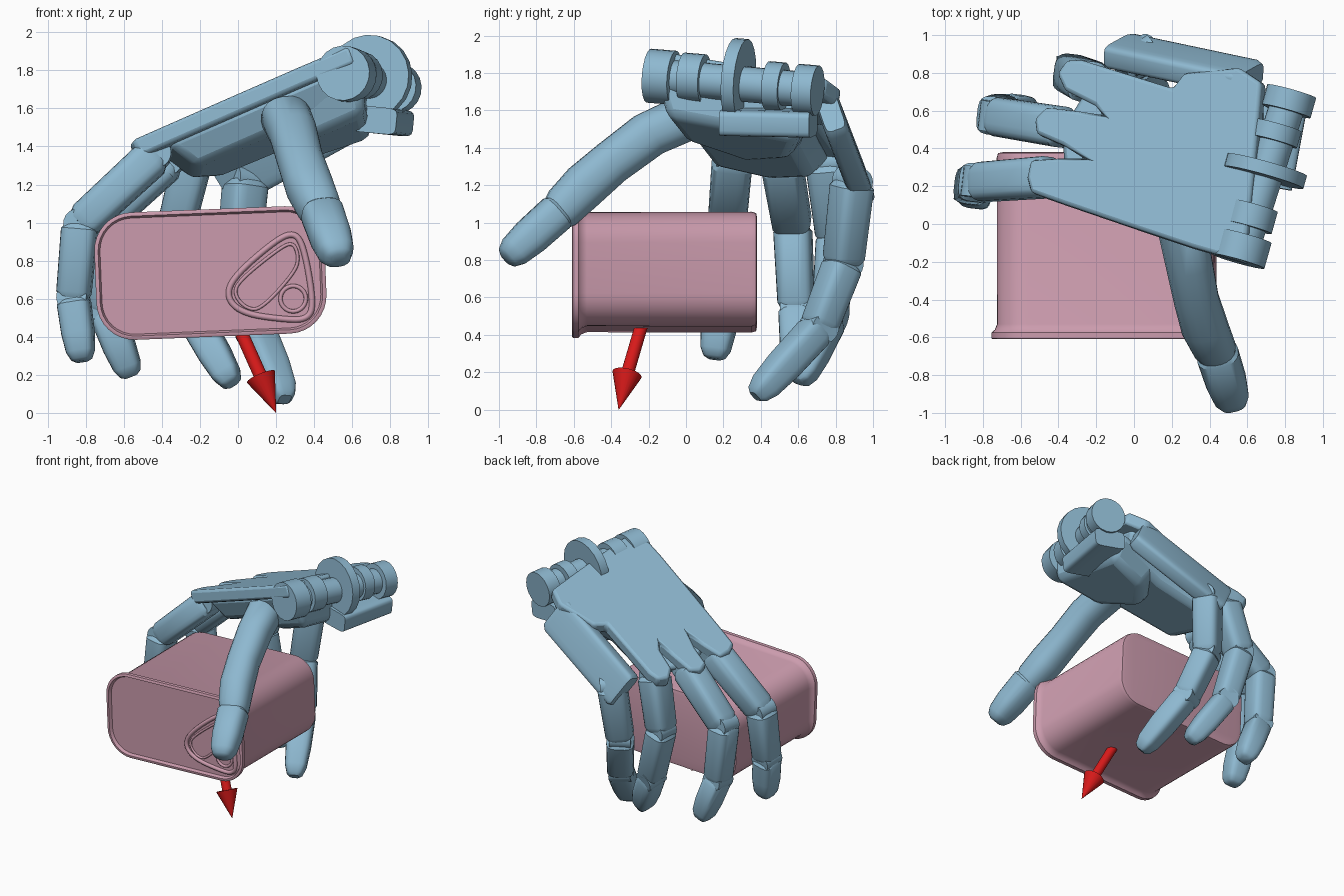
import bpy, bmesh
from math import pi, cos, sin, radians
from mathutils import Vector, Matrix

if "Cube" in bpy.data.objects:
    bpy.data.objects.remove(bpy.data.objects["Cube"])


def material(name, rgb):
    m = bpy.data.materials.new(name)
    m.use_nodes = True
    m.diffuse_color = (*rgb, 1)
    m.node_tree.nodes["Principled BSDF"].inputs["Base Color"].default_value = (*rgb, 1)
    return m


BLUE = material("soft blue", (0.27, 0.48, 0.63))
PINK = material("dusty pink", (0.6, 0.33, 0.42))
RED = material("bright red", (0.68, 0.01, 0.01))


def loft(name, rings, mat, angle=35, bevel=0):
    """Skin a list of equal rings and cap both ends."""
    bm = bmesh.new()
    rows = [[bm.verts.new(p) for p in ring] for ring in rings]
    n = len(rows[0])
    for a, b in zip(rows, rows[1:]):
        for i in range(n):
            j = (i + 1) % n
            bm.faces.new((a[i], a[j], b[j], b[i]))
    bm.faces.new(rows[0])
    bm.faces.new(rows[-1])
    bmesh.ops.recalc_face_normals(bm, faces=bm.faces)
    me = bpy.data.meshes.new(name)
    bm.to_mesh(me)
    bm.free()
    ob = bpy.data.objects.new(name, me)
    bpy.context.collection.objects.link(ob)
    me.materials.append(mat)
    if bevel:
        mod = ob.modifiers.new("Bevel", "BEVEL")
        mod.width, mod.segments = bevel, 2
    bpy.ops.object.select_all(action="DESELECT")
    ob.select_set(True)
    bpy.context.view_layer.objects.active = ob
    bpy.ops.object.shade_smooth_by_angle(angle=radians(angle))
    return ob


def frame(axis, side):
    axis = axis.normalized()
    side = (side - axis * side.dot(axis)).normalized()
    return side, axis.cross(side)


def section(c, u, v, w, d, power=0.5, n=20):
    """Superellipse ring: low power is boxy, one is round."""
    ring = []
    for i in range(n):
        t = 2 * pi * (i + 0.5) / n
        a, b = cos(t), sin(t)
        ring.append(c + u * (w / 2 * abs(a) ** power * (1 if a > 0 else -1))
                    + v * (d / 2 * abs(b) ** power * (1 if b > 0 else -1)))
    return ring


BONE = ((0, 0.78), (0.07, 1), (0.92, 0.95), (1, 0.76))
TIP = ((0, 0.8), (0.08, 1), (0.55, 0.97), (0.84, 0.84), (0.96, 0.62), (1, 0.36))
ROD = ((0, 1), (1, 1))


def segment(name, a, b, w, d, side, shape=BONE, mat=BLUE, power=0.55):
    a, b = Vector(a), Vector(b)
    u, v = frame(b - a, Vector(side))
    return loft(name, [section(a.lerp(b, t), u, v, w * s, d * s, power) for t, s in shape], mat)


def rod(name, a, b, r, mat=BLUE, shape=ROD):
    return segment(name, a, b, 2 * r, 2 * r, (1, 0.1, 0.2), shape, mat, 1)


# Palm shell: tilted flat plate with finger lobes
NORMAL = Vector((-0.37, 0.2, 1)).normalized()


def plate(name, outline, top, depth, bevel, taper=1):
    up = [Vector((x, y, 1.676 + 0.37 * x - 0.2 * y)) - NORMAL * top for x, y in outline]
    mid = sum(up, Vector()) / len(up)
    return loft(name, [up, [mid.lerp(p, taper) - NORMAL * depth for p in up]], BLUE, 30, bevel)


plate("palm_shell", [
    (0.58, -0.2), (0.3, -0.12), (0, -0.02), (-0.38, 0.11), (-0.55, 0.17), (-0.57, 0.25), (-0.55, 0.34),
    (-0.4, 0.35), (-0.27, 0.35), (-0.38, 0.42), (-0.52, 0.48), (-0.53, 0.56), (-0.47, 0.62),
    (-0.3, 0.6), (-0.17, 0.58), (-0.21, 0.63), (-0.37, 0.71), (-0.41, 0.8), (-0.36, 0.87), (-0.28, 0.87),
    (0.2, 0.72), (0.26, 0.8), (0.55, 0.83), (0.67, 0.75), (0.63, 0.3)], 0, 0.1, 0.02)
plate("palm_pad", [(0.56, -0.16), (0.1, -0.02), (-0.4, 0.15), (-0.43, 0.52),
                   (-0.25, 0.8), (0.2, 0.7), (0.6, 0.76)], 0.08, 0.17, 0.04, 0.78)
plate("wrist_pad", [(0.6, -0.14), (0.2, 0.0), (0.05, 0.4), (0.25, 0.68), (0.64, 0.74)],
      0.15, 0.2, 0.05, 0.8)

# Cover over the little finger's base
segment("little_finger_cover", (0.62, 0.77, 1.6), (-0.09, 0.92, 1.21), 0.3, 0.13, (0.3, 0.35, -1),
        ((0, 0.85), (0.05, 1), (0.97, 1), (1, 0.9)), power=0.35)

# Fingers: knuckle, two joints and tip
fingers = {
    "index": [(-0.43, 0.25, 1.36), (-0.83, 0.22, 0.99), (-0.865, 0.2, 0.6), (-0.82, 0.15, 0.27)],
    "middle": [(-0.36, 0.51, 1.33), (-0.74, 0.57, 0.98), (-0.7, 0.59, 0.54), (-0.56, 0.6, 0.19)],
    "ring": [(-0.24, 0.75, 1.32), (-0.34, 0.8, 0.92), (-0.23, 0.77, 0.5), (-0.03, 0.6, 0.15)],
    "little": [(0.04, 0.89, 1.22), (0.0, 0.84, 0.78), (0.09, 0.71, 0.44), (0.245, 0.37, 0.07)],
}
for name, pts in fingers.items():
    side = (1, 0.6, 0) if name == "little" else (0.12, 1, 0)
    for i, (a, b) in enumerate(zip(pts, pts[1:])):
        size = (0.22, 0.205, 0.19)[i]
        segment(f"{name}_finger_segment_{i + 1}", a, b, size, size * 0.93, side,
                TIP if i == 2 else BONE)
        # hinge across the joint
        s = frame(Vector(b) - Vector(a), Vector(side))[0] * 0.08
        rod(f"{name}_finger_hinge_{i + 1}", Vector(a) - s, Vector(a) + s, 0.08)

# Thumb: round tapering limb with a blunt tip
thumb = [(0.26, 0.12, 1.56, 0.1), (0.25, 0.0, 1.56, 0.13), (0.29, -0.2, 1.47, 0.125), (0.33, -0.4, 1.32, 0.12),
         (0.375, -0.55, 1.19, 0.125), (0.425, -0.66, 1.08, 0.115), (0.445, -0.71, 1.03, 0.09)]
u, v = frame(Vector((0.13, -0.6, -0.45)), Vector((1, 0.1, 0)))
loft("thumb_base", [section(Vector(p[:3]), u, v, 2 * p[3], 2 * p[3], 0.85) for p in thumb], BLUE)
segment("thumb_tip", (0.435, -0.67, 1.07), (0.53, -0.965, 0.805), 0.225, 0.21, (1, 0.1, 0), TIP, power=0.75)

# Wrist hinge: row of discs on an axle
AXLE = Vector((0.27, 0.96, -0.08)).normalized()
discs = [(0.57, -0.13, 1.78, 0.145, 0.14), (0.62, 0.04, 1.775, 0.13, 0.12), (0.695, 0.28, 1.765, 0.22, 0.07),
         (0.75, 0.48, 1.73, 0.13, 0.09), (0.82, 0.65, 1.71, 0.135, 0.11)]
for i, (x, y, z, r, t) in enumerate(discs):
    c = Vector((x, y, z))
    rod(f"wrist_disc_{i + 1}", c - AXLE * t / 2, c + AXLE * t / 2, r)
rod("wrist_axle", discs[0][:3], discs[-1][:3], 0.095)
segment("wrist_block", (0.71, 0.2, 1.54), (0.8, 0.68, 1.53), 0.25, 0.14, (1, 0, -0.1), ROD, power=0.35)


# Tin: rounded box with a rim and a sunken lid
def tin_ring(y, inset):
    w, h, r = 0.605 - inset, 0.335 - inset, 0.2 - inset
    turn = Matrix.Rotation(radians(-2.3), 3, "Y")
    ring = []
    for k, (sx, sz) in enumerate(((1, 1), (-1, 1), (-1, -1), (1, -1))):
        for i in range(9):
            a = (k + i / 8) * pi / 2
            p = Vector((sx * (w - r) + r * cos(a), 0, sz * (h - r) + r * sin(a)))
            ring.append(turn @ p + Vector((-0.145, y, 0.735)))
    return ring


loft("tin", [tin_ring(y, i) for y, i in (
    (0.38, 0.06), (0.375, 0.035), (0.35, 0.028), (-0.53, 0.03), (-0.56, 0.018), (-0.575, 0),
    (-0.605, 0), (-0.61, 0.008), (-0.61, 0.02), (-0.585, 0.03), (-0.585, 0.05))], PINK)


def wire(name, points, r):
    cu = bpy.data.curves.new(name, "CURVE")
    cu.dimensions = "3D"
    cu.bevel_depth, cu.bevel_resolution, cu.resolution_u = r, 2, 6
    sp = cu.splines.new("NURBS")
    sp.points.add(len(points) - 1)
    for p, (x, z) in zip(sp.points, points):
        p.co = (x, -0.588, z, 1)
    sp.use_cyclic_u, sp.order_u = True, 3
    cu.materials.append(PINK)
    bpy.context.collection.objects.link(bpy.data.objects.new(name, cu))


# Pull tab outline and its rivet
wire("pull_tab_outline", [(0.2, 0.91), (0.3, 0.95), (0.35, 0.86), (0.4, 0.56), (0.36, 0.49), (0.25, 0.49),
                          (0.03, 0.52), (-0.06, 0.6), (-0.03, 0.71)], 0.016)
wire("pull_tab_inner", [(0.21, 0.86), (0.29, 0.9), (0.32, 0.82), (0.3, 0.74), (0.12, 0.54),
                        (0.04, 0.55), (-0.02, 0.62), (0.0, 0.69)], 0.009)
wire("tab_rivet", [(0.29 + 0.07 * cos(i * pi / 5), 0.6 + 0.07 * sin(i * pi / 5)) for i in range(10)], 0.011)

# Arrow under the tin
rod("arrow_shaft", (0.0, -0.235, 0.46), (0.125, -0.317, 0.18), 0.035, RED)
rod("arrow_head", (0.12, -0.315, 0.19), (0.2, -0.36, 0.0), 0.08, RED, ((0, 1), (1, 0.01)))
